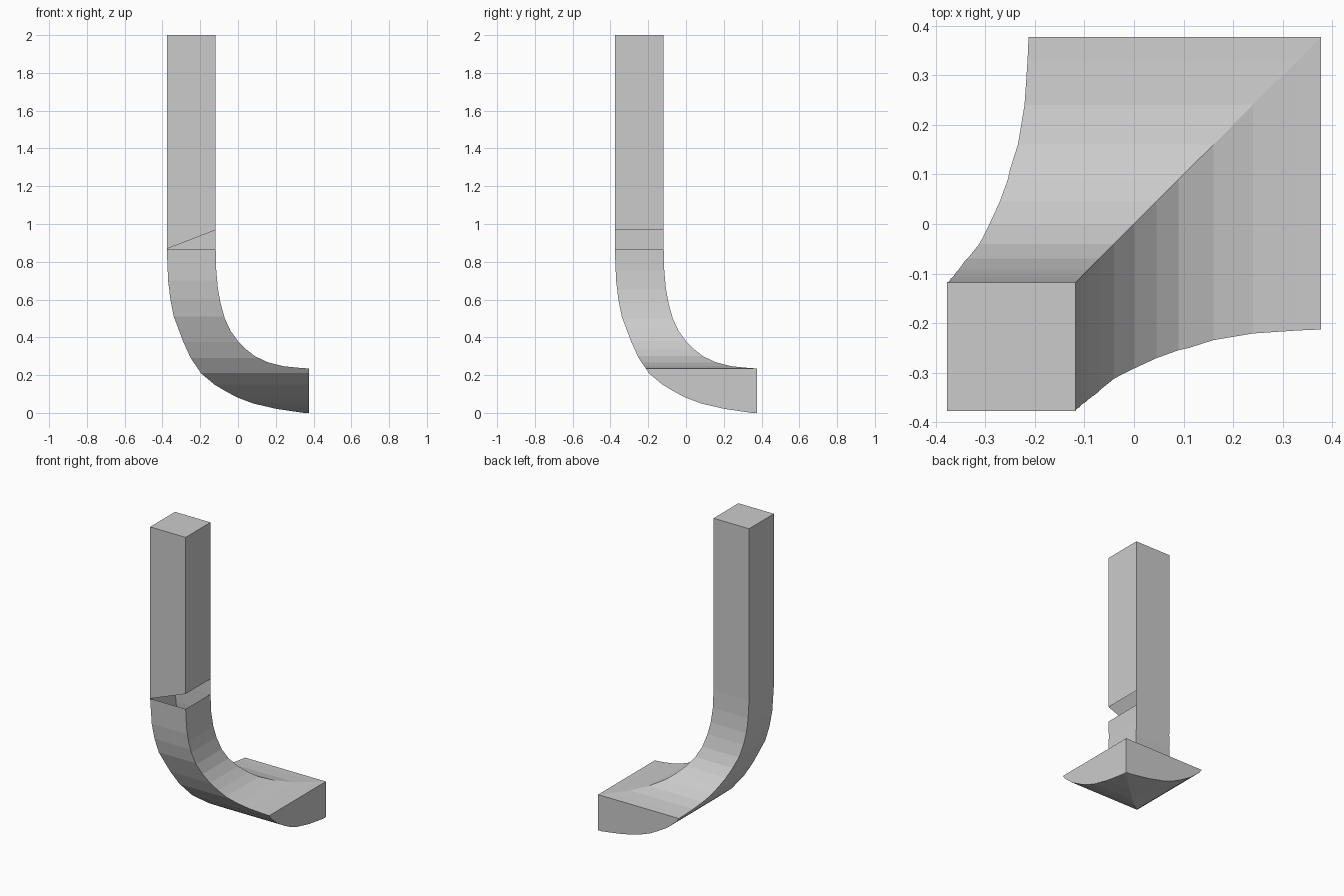
import bpy
import bmesh

cube = bpy.data.objects.get("Cube")
if cube:
    bpy.data.objects.remove(cube, do_unlink=True)

grey = bpy.data.materials.new("light_grey")
grey.use_nodes = True
colour = (0.6, 0.6, 0.6, 1)
grey.diffuse_color = colour
grey.node_tree.nodes["Principled BSDF"].inputs["Base Color"].default_value = colour

# Outer and inner curves as (height, offset), shared by both directions
outer = [(0, .35), (.01, .28), (.022, .2), (.05, .08), (.08, 0), (.106, -.05),
         (.15, -.125), (.21, -.196), (.29, -.25), (.376, -.29), (.51, -.34),
         (.6, -.358), (.7, -.37), (.868, -.377)]
inner = [(.235, .377), (.238, .33), (.247, .24), (.267, .16), (.3, .09),
         (.335, .045), (.38, 0), (.435, -.04), (.5, -.07), (.58, -.092),
         (.655, -.106), (.75, -.115), (.868, -.118)]
GAP_LOW, GAP_HIGH, TOP = .868, .968, 2


def offset_at(curve, z):
    """Offset of a curve at a height, held constant beyond its ends."""
    if z <= curve[0][0]:
        return curve[0][1]
    for (z0, a), (z1, b) in zip(curve, curve[1:]):
        if z <= z1:
            return a + (b - a) * (z - z0) / (z1 - z0)
    return curve[-1][1]


# Square section at every height where either curve bends
levels = sorted({z for z, _ in outer + inner} | {GAP_LOW, GAP_HIGH, TOP})
bm = bmesh.new()
rings = []
for z in levels:
    lo, hi = offset_at(outer, z), offset_at(inner, z)
    corners = [(lo, lo), (hi, lo), (hi, hi), (lo, hi)]
    rings.append([bm.verts.new((x, y, z)) for x, y in corners])

# Walls in the order front, left, back, right; the post is a hollow shell
for z, low, high in zip(levels, rings, rings[1:]):
    for side in range(4):
        nxt = (side + 1) % 4
        wall = [low[side], low[nxt], high[nxt], high[side]]
        if z == GAP_LOW and side == 0:
            wall.pop(1)          # wedge opening in the front
        elif z == GAP_LOW and side == 1:
            continue             # slot opening in the left side
        bm.faces.new(wall)

# End caps
bm.faces.new(rings[0][::-1])
bm.faces.new(rings[-1])

mesh = bpy.data.meshes.new("curved_leg")
bm.to_mesh(mesh)
bm.free()
mesh.materials.append(grey)
leg = bpy.data.objects.new("curved_leg", mesh)
bpy.context.collection.objects.link(leg)
